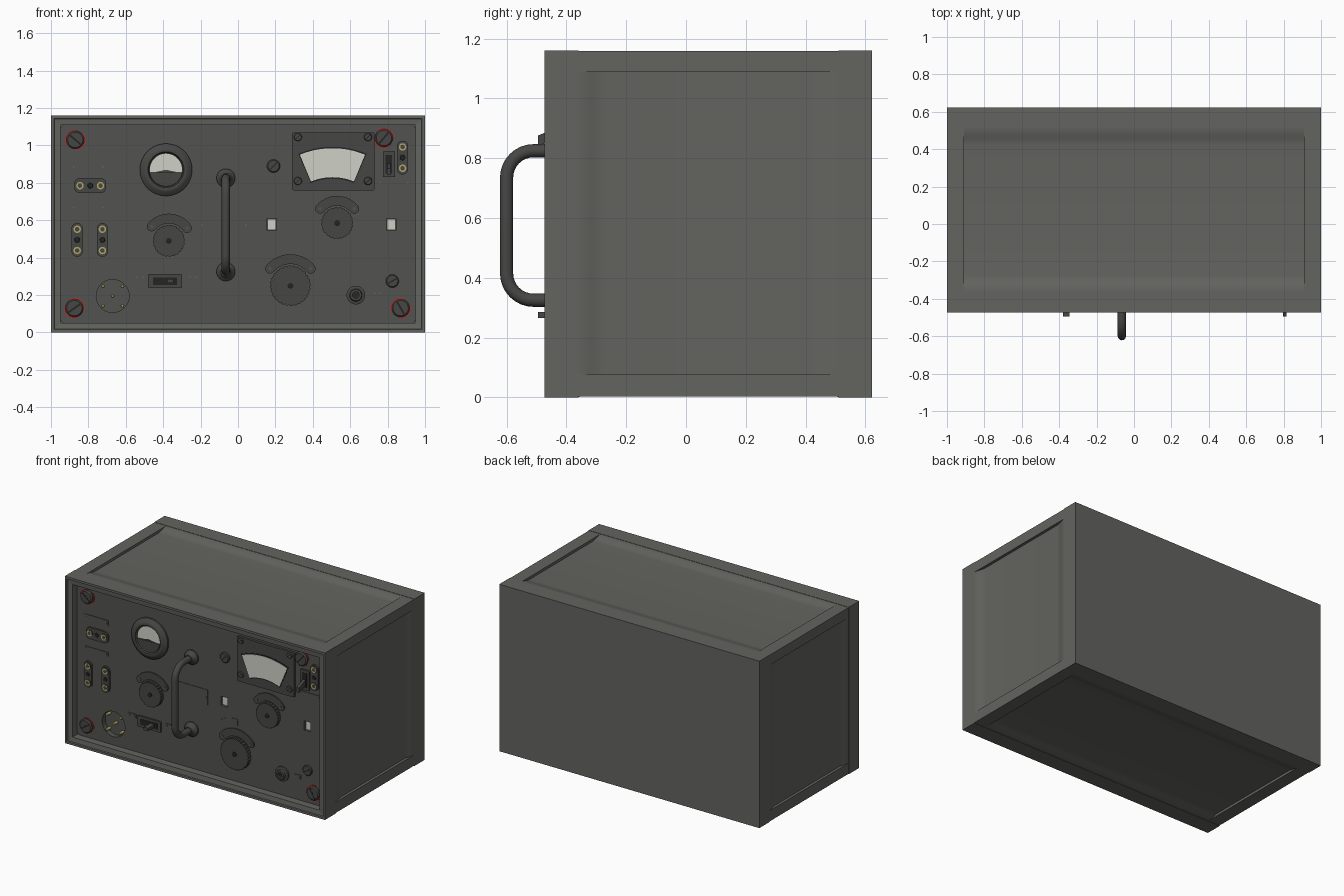
import bpy, bmesh, math
from math import sin, cos, pi, radians

if "Cube" in bpy.data.objects:
    bpy.data.objects.remove(bpy.data.objects["Cube"])

def material(name, c):
    m = bpy.data.materials.new(name)
    m.diffuse_color = (*c, 1)
    m.use_nodes = True
    m.node_tree.nodes["Principled BSDF"].inputs["Base Color"].default_value = m.diffuse_color
    return m

CASE = material("case_grey", (0.125, 0.125, 0.115))
PANEL = material("panel_grey", (0.085, 0.088, 0.080))
DARK = material("dark_grey", (0.062, 0.064, 0.060))
BLACK = material("black", (0.018, 0.018, 0.018))
WHITE = material("dial_white", (0.62, 0.64, 0.57))
BRASS = material("brass", (0.45, 0.37, 0.14))
RED = material("red", (0.55, 0.02, 0.02))
P = -0.41  # y of the front panel surface
FRONT, BACK = -0.474, 0.622

def finish(name, bm, mat, angle=35):
    bmesh.ops.recalc_face_normals(bm, faces=bm.faces)
    me = bpy.data.meshes.new(name)
    bm.to_mesh(me)
    bm.free()
    me.materials.append(mat)
    for p in me.polygons:
        p.use_smooth = angle > 0
    if angle:
        me.set_sharp_from_angle(angle=radians(angle))
    ob = bpy.data.objects.new(name, me)
    bpy.context.collection.objects.link(ob)
    return ob

def on_front(u, v, w):
    return (u, w, v)

def prism(name, pts, a, b, mat, f=on_front, angle=35):
    """Extrude a 2D outline from depth a to depth b."""
    bm = bmesh.new()
    lo = [bm.verts.new(f(u, v, a)) for u, v in pts]
    hi = [bm.verts.new(f(u, v, b)) for u, v in pts]
    n = len(pts)
    bm.faces.new(lo)
    bm.faces.new(hi)
    for i in range(n):
        bm.faces.new((lo[i], lo[(i + 1) % n], hi[(i + 1) % n], hi[i]))
    return finish(name, bm, mat, angle)

def raised(name, pts, h, mat):
    return prism(name, pts, P + 0.004, P - h, mat)

def rect(x, z, w, h):
    return [(x - w/2, z - h/2), (x + w/2, z - h/2), (x + w/2, z + h/2), (x - w/2, z + h/2)]

def rounded(x, z, w, h, r, n=8):
    out = []
    for k, (sx, sz) in enumerate([(1, 1), (-1, 1), (-1, -1), (1, -1)]):
        for i in range(n + 1):
            a = pi/2 * (k + i/n)
            out.append((x + sx*(w/2 - r) + r*cos(a), z + sz*(h/2 - r) + r*sin(a)))
    return out

def circle(x, z, r, n=32):
    return [(x + r*cos(2*pi*i/n), z + r*sin(2*pi*i/n)) for i in range(n)]

def sector(x, z, r0, r1, a0, a1, n=20):
    ang = [radians(a0 + (a1 - a0)*i/n) for i in range(n + 1)]
    return ([(x + r1*cos(a), z + r1*sin(a)) for a in ang] +
            [(x + r0*cos(a), z + r0*sin(a)) for a in reversed(ang)])

def lathe(name, x, z, prof, mat, n=40):
    """Spin (radius, height above panel) points; ends are capped."""
    bm = bmesh.new()
    rings = [[bm.verts.new((u, P - h, v)) for u, v in circle(x, z, r, n)] for r, h in prof]
    for A, B in zip(rings, rings[1:]):
        for i in range(n):
            bm.faces.new((A[i], A[(i+1) % n], B[(i+1) % n], B[i]))
    bm.faces.new(rings[0])
    bm.faces.new(rings[-1])
    return finish(name, bm, mat)

def screw(name, x, z, r, h, mat, turn):
    lathe(name, x, z, [(r, -0.004), (r, h*0.6), (r*0.85, h)], mat, 24)
    c, s = cos(radians(turn)), sin(radians(turn))
    slot = [(x + u*c - v*s, z + u*s + v*c) for u, v in rect(0, 0, r*1.6, r*0.2)]
    raised(name + "_slot", slot, h + 0.001, BLACK)

# ---- case: back slab, edge bars, front frame ----
prism("case_back", rect(0, 0.58, 2, 1.16), 0.51, BACK, CASE)
for sx in (-1, 1):
    prism("top_edge_bar", rect(sx*0.954, 1.123, 0.09, 0.07), -0.362, 0.512, CASE)
    prism("bottom_edge_bar", rect(sx*0.954, 0.040, 0.09, 0.074), -0.362, 0.512, CASE)
bm = bmesh.new()
loops = []
for inset, y in [(0, -0.36), (0, FRONT), (0.015, FRONT), (0.018, FRONT + 0.008), (0.05, FRONT + 0.012), (0.05, -0.37)]:
    loops.append([bm.verts.new((u, y, v)) for u, v in rect(0, 0.58, 2 - 2*inset, 1.16 - 2*inset)])
for A, B in zip(loops, loops[1:]):
    for i in range(4):
        bm.faces.new((A[i], A[(i+1) % 4], B[(i+1) % 4], B[i]))
bm.faces.new(loops[0])
bm.faces.new(loops[-1])
finish("front_frame", bm, CASE, 0)

# ---- shallow skins, sloping up to the frames at both ends ----
W, D = 0.09, 0.018
curve = [(-0.36 + W*i/6, 0.002 + D*(1 - cos(pi*i/6))/2) for i in range(7)]
curve += [(0.15 - y, d) for y, d in reversed(curve)]
skin = curve + [(0.51, 0.065), (-0.36, 0.065)]
prism("top_skin", skin, -0.92, 0.92, CASE, lambda y, d, w: (w, y, 1.16 - d))
prism("bottom_skin", skin, -0.92, 0.92, CASE, lambda y, d, w: (w, y, d))
for s in (-1, 1):
    prism("side_skin", skin, 0.06, 1.10, CASE, lambda y, d, w: (s*(1 - d), y, w))

# ---- front panel with cut socket well and lamp windows ----
panel = prism("front_panel", rounded(0, 0.58, 1.9, 1.06, 0.025), -0.365, P, PANEL, angle=0)
cuts = [("socket_well", circle(-0.67, 0.195, 0.088), -0.375)]
cuts += [("window_cut", rect(x, 0.578, 0.05, 0.065), -0.385) for x in (0.18, 0.82)]
for name, pts, depth in cuts:
    cutter = prism(name + "_cutter", pts, depth, -0.43, PANEL, angle=0)
    cutter.hide_render = True
    cutter.hide_viewport = True
    mod = panel.modifiers.new(name, 'BOOLEAN')
    mod.object = cutter
    mod.operation = 'DIFFERENCE'
    mod.solver = 'EXACT'
for x in (0.18, 0.82):
    prism("lamp_window", rect(x, 0.578, 0.045, 0.06), -0.380, -0.395, WHITE)

# ---- corner screws with red paint arcs ----
for x, z, t in [(-0.87, 1.03, -40), (0.78, 1.04, 50), (-0.875, 0.13, 35), (0.87, 0.13, -60)]:
    screw("corner_screw", x, z, 0.048, 0.018, DARK, t)
    for a in (t - 50, t + 130):
        raised("red_paint_arc", sector(x, z, 0.046, 0.054, a, a + 130), 0.004, RED)

# ---- carrying handle ----
path = [(P + 0.005, 0.325)]
path += [(-0.508 - 0.09*sin(a), 0.415 - 0.09*cos(a)) for a in [pi/2*i/8 for i in range(9)]]
path += [(y, 1.15 - z) for y, z in reversed(path)]
cu = bpy.data.curves.new("handle_path", 'CURVE')
cu.dimensions = '3D'
cu.bevel_depth = 0.022
cu.bevel_resolution = 4
sp = cu.splines.new('POLY')
sp.points.add(len(path) - 1)
for p, (y, z) in zip(sp.points, path):
    p.co = (-0.065, y - 0.002, z, 1)
tmp = bpy.data.objects.new("handle_path", cu)
bpy.context.collection.objects.link(tmp)
me = bpy.data.meshes.new_from_object(tmp.evaluated_get(bpy.context.evaluated_depsgraph_get()))
bpy.data.objects.remove(tmp)
me.materials.clear()
me.materials.append(DARK)
for p in me.polygons:
    p.use_smooth = True
bpy.context.collection.objects.link(bpy.data.objects.new("handle", me))
for z in (0.325, 0.825):
    lathe("handle_foot", -0.065, z, [(0.05, -0.004), (0.05, 0.012), (0.036, 0.022), (0.026, 0.04)], DARK)

# ---- round gauge with half window ----
lathe("gauge_bezel", -0.385, 0.87, [(0.14, -0.004), (0.14, 0.012), (0.118, 0.03), (0.108, 0.034),
      (0.096, 0.032), (0.09, 0.018)], DARK, 48)
raised("gauge_face", sector(-0.385, 0.87, 0.001, 0.086, -12, 192), 0.021, WHITE)
raised("gauge_cover", [(x, min(z, 0.858)) for x, z in circle(-0.385, 0.87, 0.089)], 0.027, DARK)

# ---- wide meter ----
raised("meter_plate", rounded(0.51, 0.915, 0.44, 0.31, 0.008), 0.016, DARK)
raised("meter_frame", sector(0.505, 0.53, 0.292, 0.463, 66.7, 113.3), 0.018, BLACK)
raised("meter_window", sector(0.505, 0.53, 0.30, 0.455, 67.5, 112.5), 0.02, WHITE)
raised("meter_top_label", rect(0.505, 1.055, 0.18, 0.03), 0.018, DARK)
for x in (0.32, 0.695):
    for z in (0.81, 1.045):
        screw("meter_screw", x, z, 0.022, 0.024, DARK, 45)

# ---- toothed knobs with scale plates ----
for x, z, r, a0, a1, teeth in [(-0.37, 0.49, 0.085, 35, 140, 24), (0.53, 0.585, 0.085, 40, 140, 24),
                               (0.28, 0.25, 0.108, 40, 140, 28)]:
    n = teeth*4
    gear = [(x + r*(1 if i % 4 < 3 else 0.94)*cos(2*pi*i/n),
             z + r*(1 if i % 4 < 3 else 0.94)*sin(2*pi*i/n)) for i in range(n)]
    raised("knob", gear, 0.03, DARK)
    lathe("knob_hub", x, z, [(0.016, 0.02), (0.016, 0.033), (0.01, 0.035)], BLACK, 16)
    r0, r1 = r + 0.008, r + 0.06
    raised("scale_plate", sector(x, z, r0, r1, a0, a1), 0.009, DARK)
    for a in (a0, a1):
        px, pz = x + (r0 + r1)/2*cos(radians(a)), z + (r0 + r1)/2*sin(radians(a))
        lathe("scale_plate_end", px, pz, [(0.026, -0.004), (0.026, 0.009)], DARK, 20)
        lathe("scale_rivet", px, pz, [(0.009, 0.0), (0.009, 0.012)], PANEL, 12)
raised("curved_label", sector(0.28, 0.25, 0.19, 0.235, 88, 132), 0.004, PANEL)

# ---- two-pin sockets ----
for x, z, w, h in [(-0.79, 0.785, 0.17, 0.08), (-0.86, 0.495, 0.06, 0.18),
                   (-0.725, 0.495, 0.06, 0.18), (0.88, 0.935, 0.06, 0.18)]:
    raised("socket_plate", rounded(x, z, w, h, 0.029), 0.012, DARK)
    screw("socket_screw", x, z, 0.015, 0.017, BLACK, 45)
    for s in (-1, 1):
        dx, dz = (0.055*s, 0) if w > h else (0, 0.057*s)
        lathe("socket_collar", x + dx, z + dz, [(0.025, 0.0), (0.025, 0.015)], DARK, 20)
        lathe("socket_contact", x + dx, z + dz, [(0.020, 0.0), (0.020, 0.017)], BRASS, 20)
        lathe("socket_hole", x + dx, z + dz, [(0.012, 0.0), (0.012, 0.018)], DARK, 16)

# ---- five-pin round socket ----
for dx, dz in [(0, 0), (-0.052, 0.052), (0.052, 0.052), (-0.052, -0.052), (0.052, -0.052)]:
    lathe("socket_pin", -0.67 + dx, 0.195 + dz, [(0.01, -0.037), (0.01, 0.0), (0.006, 0.005)], BRASS, 12)

# ---- lever switches ----
raised("switch_frame", rounded(-0.39, 0.275, 0.18, 0.075, 0.006), 0.012, DARK)
raised("switch_slot", rect(-0.39, 0.275, 0.13, 0.04), 0.014, BLACK)
raised("switch_lever", rect(-0.362, 0.275, 0.034, 0.02), 0.085, DARK)
raised("upper_switch_frame", rounded(0.807, 0.90, 0.066, 0.14, 0.006), 0.012, DARK)
raised("upper_switch_slot", rect(0.807, 0.90, 0.035, 0.10), 0.014, BLACK)
prism("upper_switch_lever", [(P, 0.87), (P, 0.91), (-0.495, 0.876), (-0.495, 0.842)], 0.796, 0.816, DARK,
      lambda y, z, w: (w, y, z))

# ---- small screw caps and jack ----
screw("screw_cap", 0.19, 0.89, 0.035, 0.014, DARK, 45)
screw("screw_cap", 0.825, 0.275, 0.035, 0.014, DARK, 30)
lathe("jack", 0.63, 0.20, [(0.05, -0.004), (0.05, 0.012), (0.034, 0.016), (0.03, 0.03), (0.018, 0.03),
      (0.016, 0.02)], DARK)
lathe("jack_hole", 0.63, 0.20, [(0.012, 0.0), (0.012, 0.024)], BLACK, 16)

# ---- thin label plates with rivets ----
for x, z, w, h in [(-0.075, 0.575, 0.26, 0.105), (-0.80, 0.885, 0.18, 0.04), (-0.80, 0.668, 0.18, 0.03),
                   (-0.525, 0.295, 0.06, 0.03), (-0.24, 0.295, 0.06, 0.03), (0.835, 0.80, 0.17, 0.03),
                   (0.745, 0.21, 0.05, 0.03)]:
    raised("label_plate", rect(x, z, w, h), 0.004, PANEL)
    for s in (-1, 1):
        lathe("label_rivet", x + s*(w/2 - 0.012), z, [(0.005, 0.0), (0.005, 0.007)], CASE, 10)
